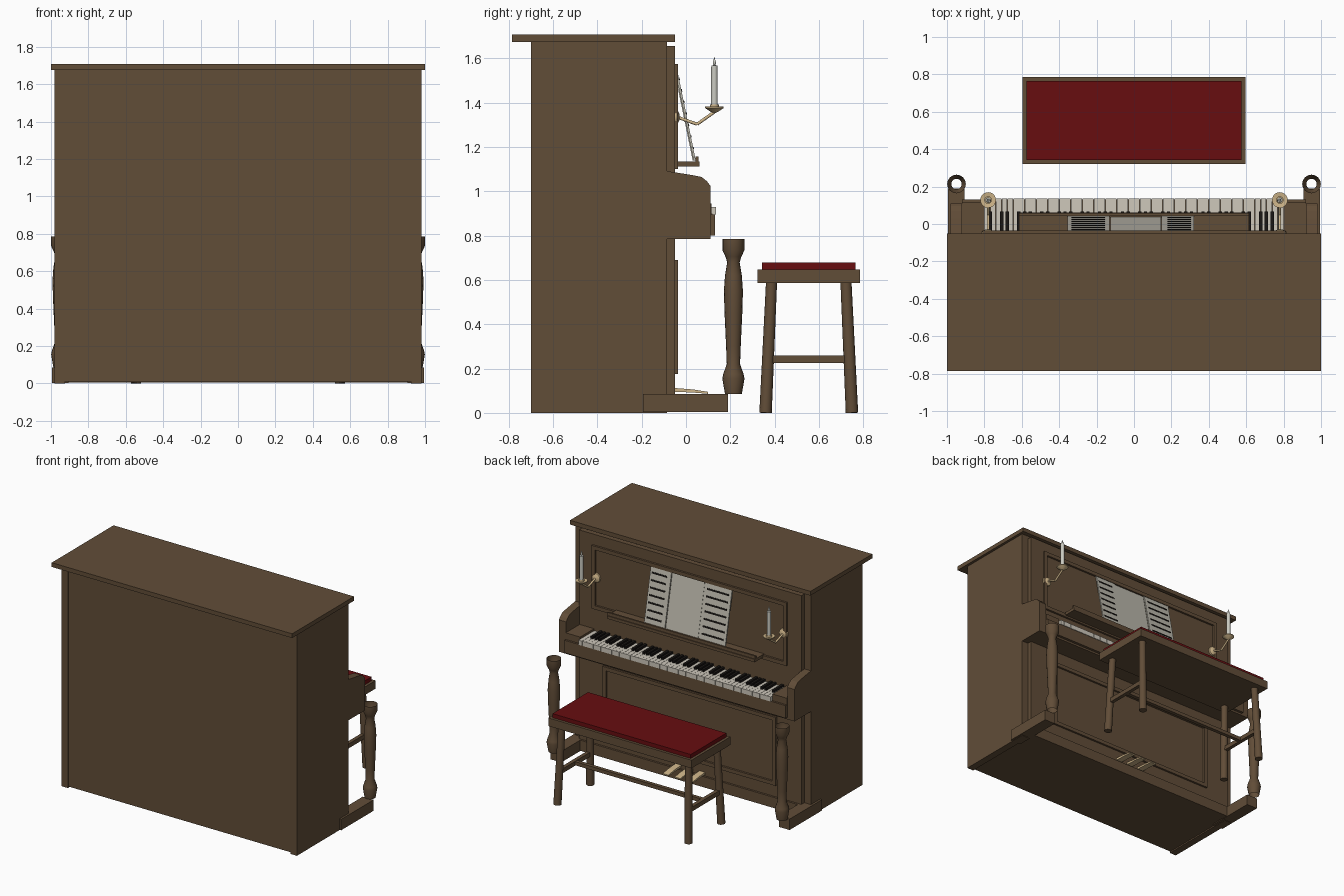
import bpy, bmesh, math
from mathutils import Vector

if "Cube" in bpy.data.objects:
    bpy.data.objects.remove(bpy.data.objects["Cube"])


def mat(name, r, g, b):
    m = bpy.data.materials.new(name)
    m.diffuse_color = (r, g, b, 1)
    m.use_nodes = True
    m.node_tree.nodes["Principled BSDF"].inputs["Base Color"].default_value = m.diffuse_color
    return m


WOOD = mat("brown wood", .12, .074, .039)
RED = mat("red cushion", .135, .004, .005)
IVORY = mat("ivory", .62, .58, .50)
BLACK = mat("black", .010, .008, .007)
BRASS = mat("pale brass", .62, .46, .25)
WAX = mat("candle wax", .60, .60, .54)
PAPER = mat("paper", .50, .48, .41)


def finish(name, bm, m, smooth=False):
    bmesh.ops.recalc_face_normals(bm, faces=bm.faces)
    me = bpy.data.meshes.new(name)
    bm.to_mesh(me)
    bm.free()
    me.materials.append(m)
    ob = bpy.data.objects.new(name, me)
    bpy.context.collection.objects.link(ob)
    if smooth:
        bpy.ops.object.select_all(action='DESELECT')
        ob.select_set(True)
        bpy.context.view_layer.objects.active = ob
        bpy.ops.object.shade_smooth_by_angle(angle=math.radians(35))
    return ob


def add_box(bm, x0, x1, y0, y1, z0, z1):
    vs = bmesh.ops.create_cube(bm, size=1)['verts']
    for v in vs:
        v.co = Vector((x0 if v.co.x < 0 else x1, y0 if v.co.y < 0 else y1,
                       z0 if v.co.z < 0 else z1))
    return vs


def box(name, m, *ext):
    bm = bmesh.new()
    add_box(bm, *ext)
    return finish(name, bm, m)


def prism(name, m, profile, x0, x1):
    """Extrude a (y, z) profile along x."""
    bm = bmesh.new()
    f = bm.faces.new([bm.verts.new((x0, y, z)) for y, z in profile])
    r = bmesh.ops.extrude_face_region(bm, geom=[f])
    bmesh.ops.translate(bm, vec=(x1 - x0, 0, 0),
                        verts=[g for g in r['geom'] if isinstance(g, bmesh.types.BMVert)])
    return finish(name, bm, m)


def lathe(name, m, cx, cy, profile, seg=16, axis='Z', cz=0):
    """Spin a (radius, height) profile; open at ends unless radius is zero."""
    bm = bmesh.new()
    rings = []
    for r, h in profile:
        ring = []
        for i in range(seg):
            a = 2 * math.pi * i / seg
            u, v = r * math.cos(a), r * math.sin(a)
            p = (cx + u, cy + v, cz + h) if axis == 'Z' else (cx + u, cy + h, cz + v)
            ring.append(bm.verts.new(p))
        rings.append(ring)
    for a, b in zip(rings, rings[1:]):
        for i in range(seg):
            j = (i + 1) % seg
            bm.faces.new((a[i], a[j], b[j], b[i]))
    bmesh.ops.remove_doubles(bm, verts=bm.verts, dist=1e-5)
    return finish(name, bm, m, True)


def rod(name, m, a, b, r0, r1, seg=12):
    a, b = Vector(a), Vector(b)
    bm = bmesh.new()
    vs = bmesh.ops.create_cone(bm, cap_ends=True, segments=seg, radius1=r0, radius2=r1,
                               depth=(b - a).length)['verts']
    bmesh.ops.rotate(bm, verts=vs, cent=(0, 0, 0),
                     matrix=Vector((0, 0, 1)).rotation_difference(b - a).to_matrix())
    bmesh.ops.translate(bm, verts=vs, vec=(a + b) / 2)
    return finish(name, bm, m, True)


def frame(name, hx, z0, z1, w=.028, y0=-.055, y1=-.035):
    """Raised rectangular moulding."""
    bm = bmesh.new()
    add_box(bm, -hx, hx, y0, y1, z0, z0 + w)
    add_box(bm, -hx, hx, y0, y1, z1 - w, z1)
    for s in (-1, 1):
        add_box(bm, *sorted((s * hx, s * (hx - w))), y0, y1, z0 + w, z1 - w)
    return finish(name, bm, WOOD)


# Cabinet
box("cabinet_body", WOOD, -.925, .925, -.695, -.085, .01, 1.675)
box("lid", WOOD, -1, 1, -.785, -.05, 1.675, 1.707)
box("upper_front_panel", WOOD, -.925, .925, -.09, -.05, .9, 1.655)
box("lower_front_panel", WOOD, -.925, .925, -.09, -.05, .085, .79)
box("toe_board", WOOD, -.91, .91, -.09, -.035, .005, .085)
frame("upper_panel_moulding", .81, 1.10, 1.575)
frame("lower_panel_moulding", .72, .175, .69)

# Keyboard housing
box("keybed", WOOD, -.925, .925, -.09, .11, .785, .865)
box("key_slip", WOOD, -.92, .92, .10, .13, .80, .895)
cheek = [(-.09, .785), (.11, .785), (.11, 1.025), (.095, 1.045), (.07, 1.065),
         (.03, 1.073), (-.09, 1.092)]
for side, s in (("left", -1), ("right", 1)):
    box(side + "_side_panel", WOOD, *sorted((s * .925, s * .98)), -.70, -.085, 0, 1.675)
    prism(side + "_key_cheek", WOOD, cheek, s * .98, s * .92)
    box(side + "_key_block", WOOD, *sorted((s * .8, s * .92)), -.06, .115, .86, .945)
    box(side + "_plinth", WOOD, *sorted((s * .905, s * .995)), -.195, .19, .003, .085)
    # Turned column, open at both ends
    lathe(side + "_column", WOOD, s * .949, .214, [
        (.038, .085), (.05, .155), (.046, .175), (.03, .22), (.033, .3), (.040, .45),
        (.043, .55), (.038, .62), (.028, .68), (.036, .705), (.05, .735), (.05, .785)])

# Keys: 52 white, 36 black
W = 1.6 / 52
white, black = bmesh.new(), bmesh.new()
for i in range(52):
    x = -.8 + i * W
    add_box(white, x + .0008, x + W - .0008, -.05, .135, .895, .93)
    if i < 51 and i % 7 not in (1, 4):
        add_box(black, x + W - .009, x + W + .009, -.05, .066, .92, .947)
finish("white_keys", white, IVORY)
finish("black_keys", black, BLACK)
box("key_underlay", WOOD, -.8, .8, -.06, .12, .86, .9)

# Music shelf with lip
box("music_shelf", WOOD, -.615, .615, -.05, .062, 1.113, 1.135)
box("music_shelf_lip", WOOD, -.615, .615, .043, .056, 1.135, 1.158)


# Leaning sheet music in three panels
def lean(z):
    return .038 - (z - 1.14) * .205


def sheet(name, m, x0, x1, z0, z1, front, back):
    prism(name, m, [(lean(z0) + front, z0), (lean(z1) + front, z1),
                    (lean(z1) - back, z1), (lean(z0) - back, z0)], x0, x1)


sheet("middle_page", PAPER, -.125, .145, 1.14, 1.545, 0, .008)
sheet("left_page", PAPER, -.355, -.13, 1.14, 1.56, .006, .004)
sheet("right_page", PAPER, .148, .32, 1.14, 1.56, .006, .004)
for i in range(7):
    z = 1.19 + i * .052
    sheet("left_staff_line", BLACK, -.335, -.155, z, z + .011, .009, -.005)
    sheet("right_staff_line", BLACK, .18, .305, z, z + .011, .009, -.005)

# Candle sconces
for side, s in (("left", -1), ("right", 1)):
    x = s * .78
    lathe(side + "_sconce_rosette", BRASS, x, 0, [
        (0, -.055), (.036, -.05), (.034, -.04), (.015, -.03), (0, -.028)], axis='Y', cz=1.335)
    pts = [(x, -.04, 1.335), (x, .05, 1.303), (x, .128, 1.358)]
    for a, b in zip(pts, pts[1:]):
        rod(side + "_sconce_arm", BRASS, a, b, .007, .007)
    lathe(side + "_drip_dish", BRASS, x, .128, [
        (0, 1.352), (.015, 1.358), (.042, 1.376), (.042, 1.382), (.02, 1.379),
        (.02, 1.392), (0, 1.392)], 20)
    lathe(side + "_candle", WAX, x, .128, [
        (0, 1.385), (.015, 1.385), (.014, 1.568), (0, 1.57)])
    lathe(side + "_flame", WAX, x, .128, [
        (0, 1.565), (.007, 1.575), (.007, 1.585), (0, 1.607)], 10)

# Pedals
for i in (-1, 0, 1):
    prism("pedal", BRASS, [(-.05, .095), (-.05, .112), (.03, .106), (.1, .095),
                           (.1, .086), (.03, .092)], i * .1 - .024, i * .1 + .024)

# Bench
box("bench_seat_frame", WOOD, -.595, .595, .322, .785, .587, .648)
box("bench_cushion", RED, -.575, .575, .342, .765, .64, .678)
YC = .554
for s in (-1, 1):
    for t in (-1, 1):
        rod("bench_leg", WOOD, (s * .545, YC + t * .195, 0), (s * .527, YC + t * .168, .59),
            .028, .025, 14)
    box("bench_side_stretcher", WOOD, s * .538 - .014, s * .538 + .014,
        YC - .18, YC + .18, .225, .258)
box("bench_long_stretcher", WOOD, -.53, .53, YC - .014, YC + .014, .228, .255)
